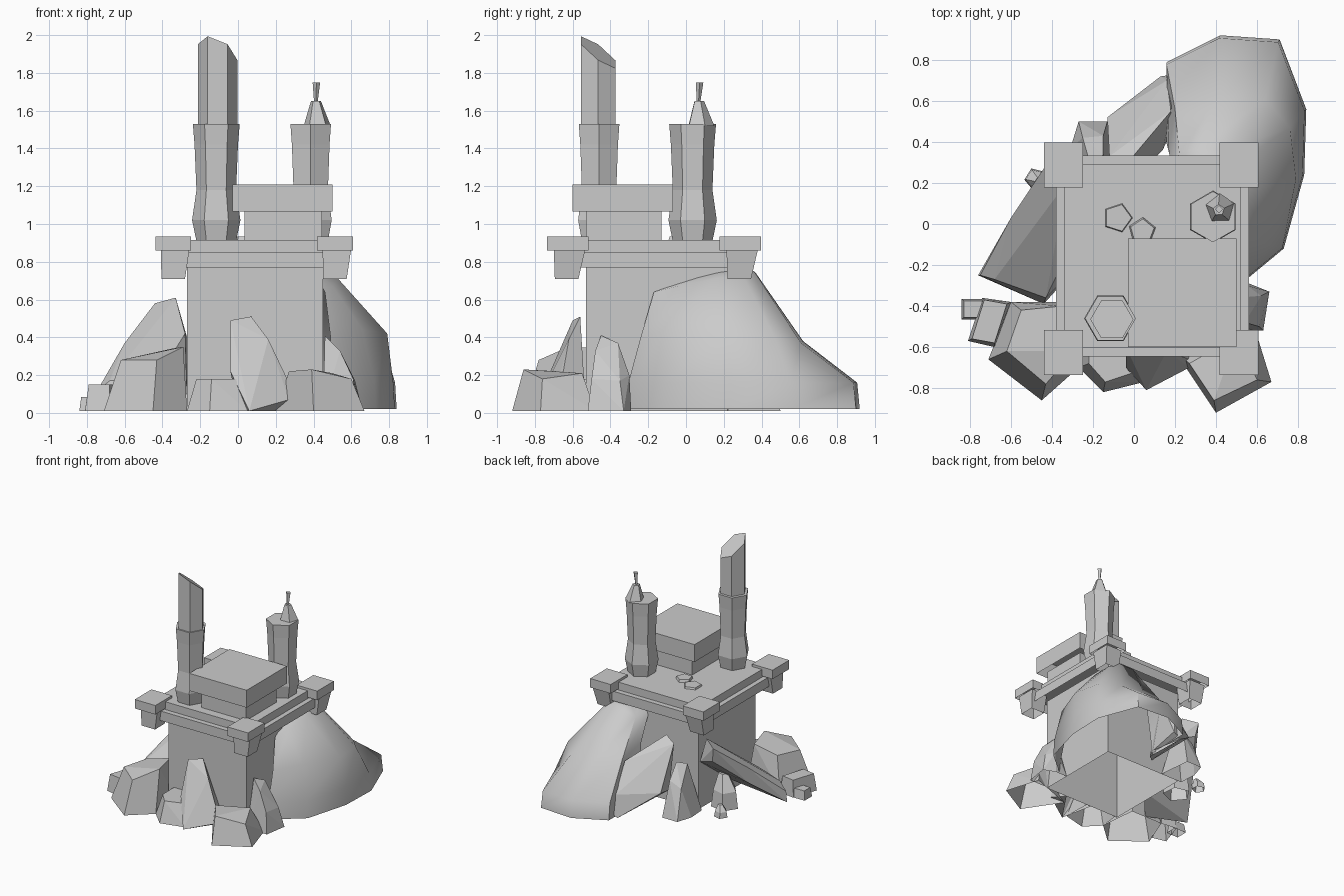
import bpy, bmesh
from math import cos, sin, radians
from mathutils import Vector

default_cube = bpy.data.objects.get("Cube")
if default_cube:
    bpy.data.objects.remove(default_cube, do_unlink=True)

# One stone colour for everything
stone = bpy.data.materials.new("grey stone")
stone.use_nodes = True
stone.diffuse_color = (0.6, 0.6, 0.6, 1)
stone.node_tree.nodes["Principled BSDF"].inputs["Base Color"].default_value = (0.6, 0.6, 0.6, 1)

# Tower footprint: centre and size
cx, cy, tower_width, tower_depth, tower_top = 0.09, -0.155, 0.72, 0.75, 0.8


def inside_tower(point):
    return (abs(point.x - cx) < tower_width / 2 - 0.01 and
            abs(point.y - cy) < tower_depth / 2 - 0.01 and point.z < tower_top)


def finish(name, bm, smooth=False, natural=False):
    """Make a named stone shell, open underneath; rocks also open into the tower."""
    bmesh.ops.recalc_face_normals(bm, faces=bm.faces[:])
    bm.normal_update()
    hidden = [face for face in bm.faces if face.normal.z < -0.99
              or natural and inside_tower(face.calc_center_median())]
    bmesh.ops.delete(bm, geom=hidden, context="FACES")
    mesh = bpy.data.meshes.new(name)
    bm.to_mesh(mesh)
    bm.free()
    mesh.materials.append(stone)
    for face in mesh.polygons:
        face.use_smooth = smooth
    obj = bpy.data.objects.new(name, mesh)
    bpy.context.collection.objects.link(obj)
    return obj


def loft(name, rings, smooth=False, natural=False):
    """Skin a stack of rings that share one point count, capping both ends."""
    bm = bmesh.new()
    loops = [[bm.verts.new(point) for point in ring] for ring in rings]
    count = len(loops[0])
    for low, high in zip(loops, loops[1:]):
        for i in range(count):
            j = (i + 1) % count
            bm.faces.new((low[i], low[j], high[j], high[i]))
    bm.faces.new(loops[0])
    bm.faces.new(loops[-1])
    return finish(name, bm, smooth, natural)


def rectangle(x, y, z, width, depth):
    return [(x + sx * width / 2, y + sy * depth / 2, z)
            for sx, sy in ((-1, -1), (1, -1), (1, 1), (-1, 1))]


def block(name, x, y, bottom, top, width, depth):
    return loft(name, [rectangle(x, y, z, width, depth) for z in (bottom, top)])


def polygon(x, y, z, radius, sides=6, turn=0):
    return [(x + radius * cos(radians(turn + 360 * i / sides)),
             y + radius * sin(radians(turn + 360 * i / sides)), z) for i in range(sides)]


def rock(name, points):
    """Faceted boulder spanning a few corner points."""
    bm = bmesh.new()
    for point in points:
        bm.verts.new(point)
    result = bmesh.ops.convex_hull(bm, input=bm.verts[:])
    spare = {g for g in result["geom_interior"] + result["geom_unused"]
             if isinstance(g, bmesh.types.BMVert) and not g.link_faces}
    bmesh.ops.delete(bm, geom=list(spare), context="VERTS")
    bmesh.ops.dissolve_limit(bm, angle_limit=radians(6), verts=bm.verts[:], edges=bm.edges[:])
    return finish(name, bm, natural=True)


def at_height(z, *points):
    return [(x, y, z) for x, y in points]


# Tower body and stepped platform
block("tower_body", cx, cy, 0.01, tower_top, tower_width, tower_depth)
block("platform_lower_slab", cx, cy, 0.77, 0.85, 0.94, 0.98)
block("platform_upper_slab", cx, cy, 0.85, 0.915, 0.86, 0.895)

# Corner caps on brackets that flare to the left and back
for side, sx in (("right", -1), ("left", 1)):
    for end, sy in (("front", -1), ("back", 1)):
        x, y = cx - 0.005 + sx * 0.428, cy - 0.015 + sy * 0.457
        block(f"{end}_{side}_corner_cap", x, y, 0.86, 0.935, 0.19, 0.22)
        loft(f"{end}_{side}_bracket", [rectangle(x, y - 0.005, 0.71, 0.125, 0.125),
                                       rectangle(x + 0.01, y + 0.01, 0.86, 0.15, 0.165)])

# Square shrine on the platform
block("shrine_base", 0.24, -0.33, 0.91, 1.07, 0.41, 0.4)
block("shrine_roof", 0.235, -0.335, 1.065, 1.21, 0.53, 0.53)

# Waisted hexagonal columns
waist = ((0.91, 0.105), (1.02, 0.128), (1.18, 0.105), (1.42, 0.115), (1.53, 0.124))
for name, x, y, turn in (("tall_column", -0.115, -0.46, 0), ("short_column", 0.385, 0.035, 30)):
    loft(name, [polygon(x, y, z, r, turn=turn) for z, r in waist])

# Upper shaft of the tall column, broken off on a slant
foot = polygon(-0.108, -0.465, 1.53, 0.105)
loft("tall_column_shaft", [foot, [(x, y, 1.91 - 0.4 * (x + 0.11) - 0.7 * (y + 0.465))
                                  for x, y, z in foot]])

# Spike and flared tip of the short column
loft("short_column_spike", [polygon(0.42, 0.075, 1.52, 0.075, 5, 20),
                            polygon(0.413, 0.068, 1.65, 0.028, 5, 20)])
loft("spike_tip", [polygon(0.412, 0.066, 1.64, 0.009, 4), polygon(0.415, 0.072, 1.75, 0.02, 4)])

# Flat rubble lying on the platform
loft("rubble_large", [polygon(-0.08, 0.03, 0.91, 0.075, 5), polygon(-0.08, 0.03, 0.93, 0.068, 5)])
loft("rubble_small", [polygon(0.04, -0.035, 0.91, 0.07, 5, 15), polygon(0.04, -0.035, 0.935, 0.06, 5, 15)])

# Smooth earth mound against the tower
outline = ((.5, -.31), (.73, -.12), (.83, .24), (.84, .56), (.71, .9),
           (.42, .92), (.16, .79), (.16, .4), (.2, -.25))
shoulder = ((.49, -.24, .4), (.66, -.1, .44), (.79, .22, .42), (.76, .47, .4), (.64, .61, .37),
            (.42, .62, .38), (.2, .56, .42), (.17, .35, .5), (.2, -.15, .4))
crown = ((.46, -.17, .64), (.5, -.05, .67), (.53, .15, .71), (.51, .3, .73), (.45, .36, .75),
         (.32, .37, .74), (.22, .35, .7), (.2, .2, .7), (.25, -.1, .64))
mound = loft("earth_mound", [at_height(0.02, *outline),
                             [(x * 0.99, y * 0.985, 0.16) for x, y in outline],
                             shoulder, crown,
                             [Vector(p).lerp(Vector((.38, .22, .78)), 0.5) for p in crown]], True, True)
bpy.ops.object.select_all(action="DESELECT")
bpy.context.view_layer.objects.active = mound
mound.select_set(True)
bpy.ops.object.shade_smooth_by_angle(angle=radians(60))

# Boulders along the front
rock("front_standing_rock", [(-.04, -.6, .49), (.07, -.56, .51), (.16, -.62, .39), (.27, -.66, .16),
                             (.27, -.7, .07), (.06, -.81, .01), (-.04, -.7, .22)]
     + at_height(0.01, (0, -.53), (.25, -.53)))
rock("front_left_boulder", at_height(0.01, (.2, -.62), (.4, -.92), (.67, -.77), (.58, -.48))
     + [(.27, -.68, .22), (.39, -.86, .23), (.6, -.76, .18), (.5, -.55, .21)])
rock("front_right_boulder", at_height(0.01, (-.71, -.66), (-.45, -.86), (-.27, -.7), (-.3, -.38), (-.6, -.38))
     + [(-.62, -.62, .28), (-.43, -.78, .28), (-.29, -.62, .35), (-.35, -.4, .34), (-.55, -.42, .29)])
rock("front_low_boulder", at_height(0.01, (-.27, -.7), (-.15, -.82), (.05, -.77), (.04, -.53), (-.25, -.53))
     + at_height(0.18, (-.22, -.68), (-.14, -.77), (.01, -.72), (0, -.53), (-.22, -.53)))

# Pointed stone beside the mound
rock("side_pointed_rock", at_height(0.01, (.45, -.52), (.63, -.52), (.66, -.33), (.56, -.29), (.45, -.29))
     + [(.46, -.45, .41), (.5, -.36, .37), (.55, -.3, .2), (.54, -.48, .33), (.61, -.5, .18), (.62, -.35, .17)])

# Small stones at the far right
rock("right_small_stone", at_height(0.01, (-.81, -.57), (-.68, -.6), (-.6, -.38), (-.74, -.36))
     + at_height(0.15, (-.79, -.56), (-.68, -.58), (-.62, -.39), (-.73, -.37)))
loft("right_pebble", [rectangle(-.785, -.415, 0.01, 0.11, 0.1), rectangle(-.785, -.415, 0.085, 0.09, 0.08)])

# Slabs leaning against the right side and back
rock("right_leaning_slab", [(-.76, -.25, .02), (-.75, -.25, .11), (-.68, -.27, .17), (-.44, -.39, .02),
                            (-.43, -.36, .18), (-.6, .03, .37), (-.59, .02, .24), (-.44, .27, .58),
                            (-.42, .25, .46), (-.33, .2, .61), (-.28, -.05, .42), (-.27, .2, .4), (-.27, -.2, .1)])
rock("back_leaning_slab", [(.13, .72, .02), (.2, .73, .06), (.18, .45, .02), (.14, .36, .02), (-.13, .52, .22),
                           (.16, .7, .2), (-.12, .33, .56), (-.03, .3, .6), (.18, .55, .42), (0, .22, .1)])

# Stones behind the tower
rock("back_pointed_rock", at_height(0.01, (-.31, .37), (-.27, .5), (-.13, .5), (-.1, .22), (-.3, .22))
     + [(-.15, .34, .42), (-.21, .28, .4), (-.15, .43, .3), (-.25, .42, .25)])
for name, x, y, radius, height in (("back_short_rock", -.4, .05, .11, .27),
                                   ("back_pebble", -.48, .22, .055, .1)):
    loft(name, [polygon(x, y, 0.01, radius, 5, 40), polygon(x, y, height * 0.55, radius * 0.85, 5, 40),
                polygon(x + radius * 0.3, y - radius * 0.2, height, radius * 0.35, 5, 40)])
